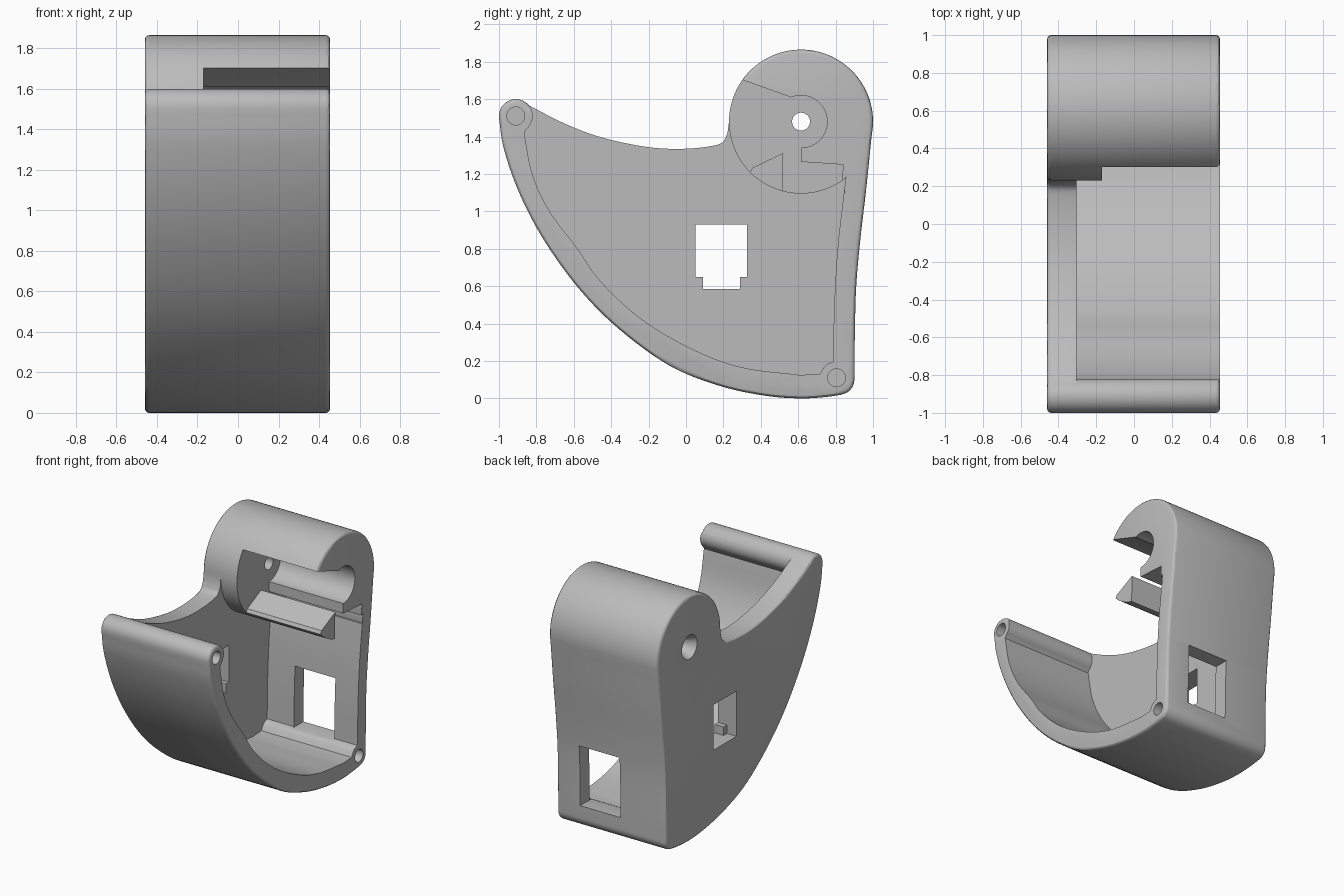
import bpy, bmesh, math
from mathutils import Vector

old = bpy.data.objects.get("Cube")
if old:
    bpy.data.objects.remove(old)

LEFT, RIGHT = -0.46, 0.455          # closed side and open side
PLATE, DISK = -0.305, -0.17         # inner faces of side plate and drum disk
DRUM, TIP, CORNER = (0.615, 1.48), (-0.91, 1.51), (0.805, 0.11)

grey = bpy.data.materials.new("plain_grey")
grey.use_nodes = True
grey.diffuse_color = (0.5, 0.5, 0.5, 1)
grey.node_tree.nodes["Principled BSDF"].inputs["Base Color"].default_value = (0.5, 0.5, 0.5, 1)


def arc(c, r, a0, a1, n):
    angles = [math.radians(a0 + (a1 - a0) * i / n) for i in range(n + 1)]
    return [(c[0] + r * math.cos(a), c[1] + r * math.sin(a)) for a in angles]


def spline(pts, n=6):
    """Smooth curve through all the points."""
    p = [Vector(q) for q in pts]
    p = [2 * p[0] - p[1]] + p + [2 * p[-1] - p[-2]]
    out = []
    for a, b, c, d in zip(p, p[1:], p[2:], p[3:]):
        for i in range(n):
            t = i / n
            q = 0.5 * (2 * b + (c - a) * t + (2 * a - 5 * b + 4 * c - d) * t ** 2
                       + (3 * b - a - 3 * c + d) * t ** 3)
            out.append(tuple(q))
    return out + [tuple(pts[-1])]


def box(y0, y1, z0, z1):
    return [(y0, z0), (y1, z0), (y1, z1), (y0, z1)]


def prism(name, outline, x0, x1, round_edges=0):
    """Extrude a (y, z) outline along x, optionally rounding both rims."""
    bm = bmesh.new()
    base = bm.faces.new([bm.verts.new((x0, y, z)) for y, z in outline])
    top = bmesh.ops.extrude_face_region(bm, geom=[base])["geom"]
    bmesh.ops.translate(bm, vec=(x1 - x0, 0, 0),
                        verts=[v for v in top if isinstance(v, bmesh.types.BMVert)])
    bmesh.ops.recalc_face_normals(bm, faces=bm.faces)
    if round_edges:
        rims = [e for e in bm.edges if abs(e.verts[0].co.x - e.verts[1].co.x) < 1e-5]
        bmesh.ops.bevel(bm, geom=rims, offset=round_edges, segments=3,
                        profile=0.5, affect="EDGES", clamp_overlap=False)
    mesh = bpy.data.meshes.new(name)
    bm.to_mesh(mesh)
    bm.free()
    obj = bpy.data.objects.new(name, mesh)
    bpy.context.collection.objects.link(obj)
    return obj


# Outer body: curved belly, rounded corner, rear wall, drum, neck and front lip
outline = spline([(-1.0, 1.5), (-0.973, 1.33), (-0.888, 1.09), (-0.754, 0.837),
                  (-0.567, 0.58), (-0.353, 0.366), (-0.086, 0.174), (0.18, 0.067),
                  (0.42, 0.015), (0.61, 0.0), (0.75, 0.008), (0.83, 0.02)])
outline += arc((0.82, 0.1), 0.08, -65, 0, 8)
outline += spline([(0.902, 0.3), (0.909, 0.58), (0.93, 0.83), (0.963, 1.115), (0.99, 1.38)])
outline += arc(DRUM, 0.385, -4, 180, 48)
outline += spline([(0.222, 1.42), (0.2, 1.375), (0.15, 1.352), (0, 1.335), (-0.2, 1.343),
                   (-0.45, 1.395), (-0.65, 1.47), (-0.84, 1.567)])
outline += arc(TIP, 0.09, 50, 172, 14)
body = prism("curved_housing", outline, LEFT, RIGHT, 0.022)

# Inner chamber, open at the top between the lip and the drum
chamber = [(0.855, 1.185)]
chamber += spline([(0.838, 1.05), (0.81, 0.795), (0.793, 0.5), (0.786, 0.195)])
chamber += [(0.755, 0.185), (0.738, 0.168), (0.716, 0.131)]
chamber += spline([(0.61, 0.125), (0.29, 0.168), (0.02, 0.27), (-0.246, 0.43), (-0.46, 0.63),
                   (-0.583, 0.805), (-0.727, 0.997), (-0.82, 1.195), (-0.865, 1.42)])
chamber += arc(TIP, 0.09, -50, 60, 14) + [(-0.8, 2.1), (0.1, 2.1), (0.2, 1.56)]
chamber += arc(DRUM, 0.385, 177, 308, 40)

# Drum slot: mouth, bore and the gap that leaves a wedge bar
slot = [(0.1, 1.768), (0.31, 1.7), (0.556, 1.612)]
slot += arc(DRUM, 0.14, 113, -90, 36)
slot += [(0.615, 1.265), (0.84, 1.25), (0.835, 1.17), (0.85, 1.1), (0.515, 1.02),
         (0.52, 1.312), (0.355, 1.233), (0.345, 1.215), (0.3, 1.12), (0.1, 1.12)]

cutters = [
    prism("chamber_cutter", chamber, PLATE, 1),
    prism("slot_cutter", slot, DISK, 1),
    prism("pivot_cutter", arc(DRUM, 0.048, 0, 345, 23), -1, 0),
    prism("side_window_cutter", box(0.05, 0.325, 0.65, 0.93), -1, 0),
    prism("side_tab_cutter", box(0.09, 0.29, 0.585, 0.7), -1, 0),
    prism("side_recess_cutter", box(0.05, 0.325, 0.585, 0.93), -1, -0.38),
    prism("rear_window_cutter", box(0.6, 1.2, 0.19, 0.65), -0.08, 0.26),
]
# Screw holes in the open rim
for centre in (TIP, CORNER):
    cutters.append(prism("screw_cutter", arc(centre, 0.048, 0, 345, 23), 0.1, 1))

# Flared mouth of the pivot hole
bm = bmesh.new()
bmesh.ops.create_cone(bm, cap_ends=True, segments=32, radius1=0.1, radius2=0.046, depth=0.12)
for v in bm.verts:
    v.co = (v.co.z + LEFT + 0.04, DRUM[0] + v.co.x, DRUM[1] + v.co.y)
bmesh.ops.recalc_face_normals(bm, faces=bm.faces)
mesh = bpy.data.meshes.new("countersink_cutter")
bm.to_mesh(mesh)
bm.free()
sink = bpy.data.objects.new("countersink_cutter", mesh)
bpy.context.collection.objects.link(sink)
cutters.append(sink)

# Carve the body, then discard the cutters
bpy.ops.object.select_all(action="DESELECT")
bpy.context.view_layer.objects.active = body
body.select_set(True)
for cutter in cutters:
    cutter.hide_render = True
    mod = body.modifiers.new("carve", "BOOLEAN")
    mod.operation, mod.solver, mod.object = "DIFFERENCE", "EXACT", cutter
    bpy.ops.object.modifier_apply(modifier=mod.name)
for cutter in cutters:
    bpy.data.objects.remove(cutter)

body.data.materials.clear()
body.data.materials.append(grey)
bpy.ops.object.shade_smooth_by_angle(angle=math.radians(30))
